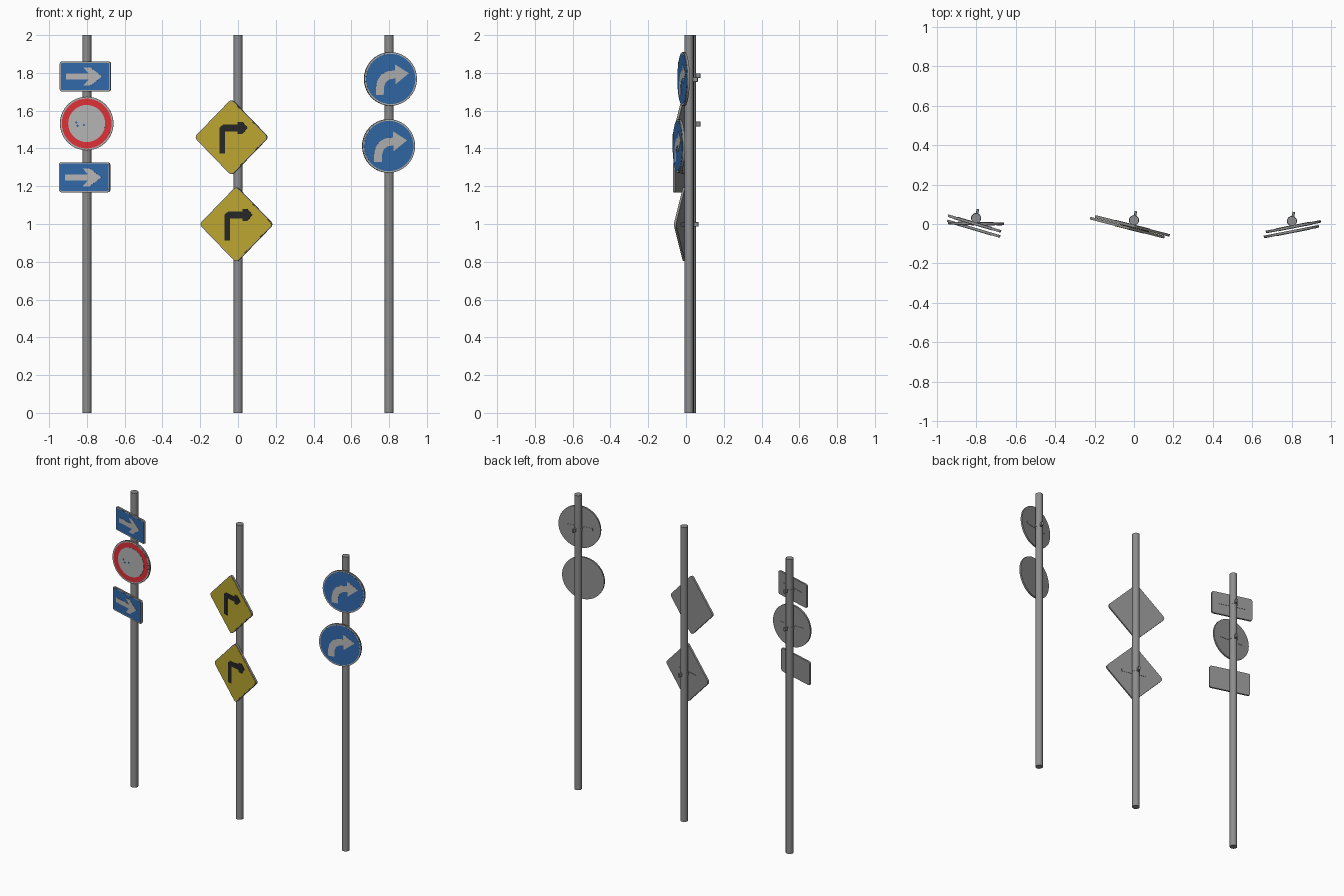
import bpy, bmesh, math
from mathutils import Matrix

if "Cube" in bpy.data.objects:
    bpy.data.objects.remove(bpy.data.objects["Cube"])

def material(name, r, g, b):
    m = bpy.data.materials.new(name)
    m.diffuse_color = (r, g, b, 1)
    m.use_nodes = True
    m.node_tree.nodes["Principled BSDF"].inputs["Base Color"].default_value = m.diffuse_color
    return m

STEEL = material("steel grey", 0.27, 0.27, 0.27)
WHITE = material("pale grey", 0.46, 0.46, 0.46)
BLUE = material("sign blue", 0.03, 0.14, 0.40)
RED = material("sign red", 0.72, 0.03, 0.04)
YELLOW = material("sign yellow", 0.50, 0.38, 0.03)
BLACK = material("sign black", 0.02, 0.02, 0.02)

T = 0.012      # plate thickness
STEP = 0.0015  # thickness of each painted layer

def prism(name, pts, y0, y1, mat, matrix):
    """Extrude an (x, z) outline from y0 (front) to y1 (back)."""
    bm = bmesh.new()
    f = bm.faces.new([bm.verts.new((x, y0, z)) for x, z in pts])
    ext = bmesh.ops.extrude_face_region(bm, geom=[f])
    for v in ext["geom"]:
        if isinstance(v, bmesh.types.BMVert):
            v.co.y = y1
    bmesh.ops.recalc_face_normals(bm, faces=bm.faces)
    me = bpy.data.meshes.new(name)
    bm.to_mesh(me)
    bm.free()
    me.materials.append(mat)
    ob = bpy.data.objects.new(name, me)
    ob.matrix_world = matrix
    bpy.context.collection.objects.link(ob)
    return ob

def layer(name, pts, level, mat, matrix):
    """Painted layer on the front of a plate."""
    return prism(name, pts, -T / 2 - STEP * level, -T / 2 + 0.001, mat, matrix)

def circle(r, n=40):
    return [(r * math.cos(2 * math.pi * i / n), r * math.sin(2 * math.pi * i / n)) for i in range(n)]

def rounded_rect(w, h, r, turn=0.0, n=4):
    pts = []
    for k, (sx, sz) in enumerate([(1, 1), (-1, 1), (-1, -1), (1, -1)]):
        for i in range(n + 1):
            a = math.pi / 2 * (k + i / n)
            x = sx * (w / 2 - r) + r * math.cos(a)
            z = sz * (h / 2 - r) + r * math.sin(a)
            pts.append((x * math.cos(turn) - z * math.sin(turn),
                        x * math.sin(turn) + z * math.cos(turn)))
    return pts

def place(x, y, z, deg):
    return Matrix.Translation((x, y, z)) @ Matrix.Rotation(math.radians(deg), 4, 'Z')

# arrow outlines
STRAIGHT = [(-0.105, -0.016), (0.02, -0.016), (-0.008, -0.048), (0.03, -0.048), (0.095, 0),
            (0.03, 0.048), (-0.008, 0.048), (0.02, 0.016), (-0.105, 0.016)]
CORNER = [(-0.064, -0.085), (-0.033, -0.085), (-0.033, 0.032), (0.035, 0.032), (0.035, 0.018),
          (0.062, 0.018), (0.09, 0.05), (0.062, 0.082), (0.035, 0.082), (0.035, 0.067),
          (-0.045, 0.067), (-0.064, 0.05)]
CURVED = [(-0.08, -0.085), (-0.038, -0.085), (-0.037, -0.045), (-0.027, -0.018), (-0.008, -0.003),
          (0.026, 0.004), (0.026, -0.028), (0.098, 0.03), (0.022, 0.078), (0.022, 0.045),
          (-0.02, 0.04), (-0.052, 0.022), (-0.072, -0.008), (-0.08, -0.045)]

# poles
POLES = {"left": (-0.80, 0.030), "middle": (0.0, 0.019), "right": (0.80, 0.015)}
def cylinder(name, x, y, z, r, h):
    bpy.ops.mesh.primitive_cylinder_add(vertices=24, radius=r, depth=h, location=(x, y, z))
    ob = bpy.context.object
    ob.name = name
    ob.data.materials.append(STEEL)
    bpy.ops.object.shade_smooth_by_angle(angle=math.radians(40))

for side, (x, y) in POLES.items():
    cylinder(side + "_pole", x, y, 1.0, 0.024, 2.0)

# rectangular arrow signs
def rect_sign(name, m):
    prism(name + "_plate", rounded_rect(0.28, 0.158, 0.012), -T / 2, T / 2, STEEL, m)
    layer(name + "_border", rounded_rect(0.272, 0.150, 0.010), 0.5, WHITE, m)
    layer(name + "_face", rounded_rect(0.266, 0.144, 0.008), 1, BLUE, m)
    layer(name + "_arrow", STRAIGHT, 2, WHITE, m)

# round blue turn signs
def turn_sign(name, m):
    prism(name + "_plate", circle(0.142), -T / 2, T / 2, STEEL, m)
    layer(name + "_border", circle(0.138), 0.5, WHITE, m)
    layer(name + "_face", circle(0.133), 1, BLUE, m)
    layer(name + "_arrow", CURVED, 2, WHITE, m)

# yellow diamond signs
def diamond_sign(name, m):
    q = math.pi / 4
    prism(name + "_plate", rounded_rect(0.287, 0.287, 0.02, q), -T / 2, T / 2, STEEL, m)
    layer(name + "_face", rounded_rect(0.279, 0.279, 0.017, q), 1, YELLOW, m)
    layer(name + "_arrow", CORNER, 2, BLACK, m)

# round red-ringed sign
def ring_sign(name, m):
    prism(name + "_plate", circle(0.142), -T / 2, T / 2, STEEL, m)
    layer(name + "_border", circle(0.138), 0.5, WHITE, m)
    layer(name + "_ring", circle(0.132), 1, RED, m)
    layer(name + "_centre", circle(0.098), 2, WHITE, m)
    for i, (x, z) in enumerate([(-0.055, 0.005), (-0.048, -0.012), (-0.015, -0.008)]):
        layer(f"{name}_mark_{i}", [(x + a * 0.7, z + b * 0.7) for a, b in circle(0.009, 6)], 3, BLUE, m)

rect_sign("upper_arrow_sign", place(-0.808, 0.003, 1.781, -16.5))
ring_sign("ring_sign", place(-0.801, 0.003, 1.532, -1))
rect_sign("lower_arrow_sign", place(-0.812, -0.023, 1.247, -16.5))
diamond_sign("upper_diamond", place(-0.034, -0.018, 1.459, -14.4))
diamond_sign("lower_diamond", place(-0.008, -0.009, 0.998, -14.4))
turn_sign("upper_turn_sign", place(0.807, -0.013, 1.768, 11))
turn_sign("lower_turn_sign", place(0.797, -0.038, 1.413, 11))

# clamps: bar flush on the plate back, strap round the pole, tab behind
def clamp(name, side, sign):
    px, py = POLES[side]
    z = sign.translation.z
    prism(name + "_bar", rounded_rect(0.18, 0.02, 0.002, n=1), T / 2 - 0.002, T / 2 + 0.002, STEEL, sign)
    cylinder(name + "_strap", px, py, z, 0.0255, 0.02)
    prism(name + "_tab", rounded_rect(0.013, 0.025, 0.002, n=1), 0.015, 0.047, STEEL,
          place(px, py, z, -12))

clamp("upper_arrow_clamp", "left", place(-0.808, 0.003, 1.785, -16.5))
clamp("ring_clamp", "left", place(-0.801, 0.003, 1.53, -1))
clamp("lower_diamond_clamp", "middle", place(-0.008, -0.009, 0.998, -14.4))
clamp("upper_turn_clamp", "right", place(0.807, -0.013, 1.765, 11))
